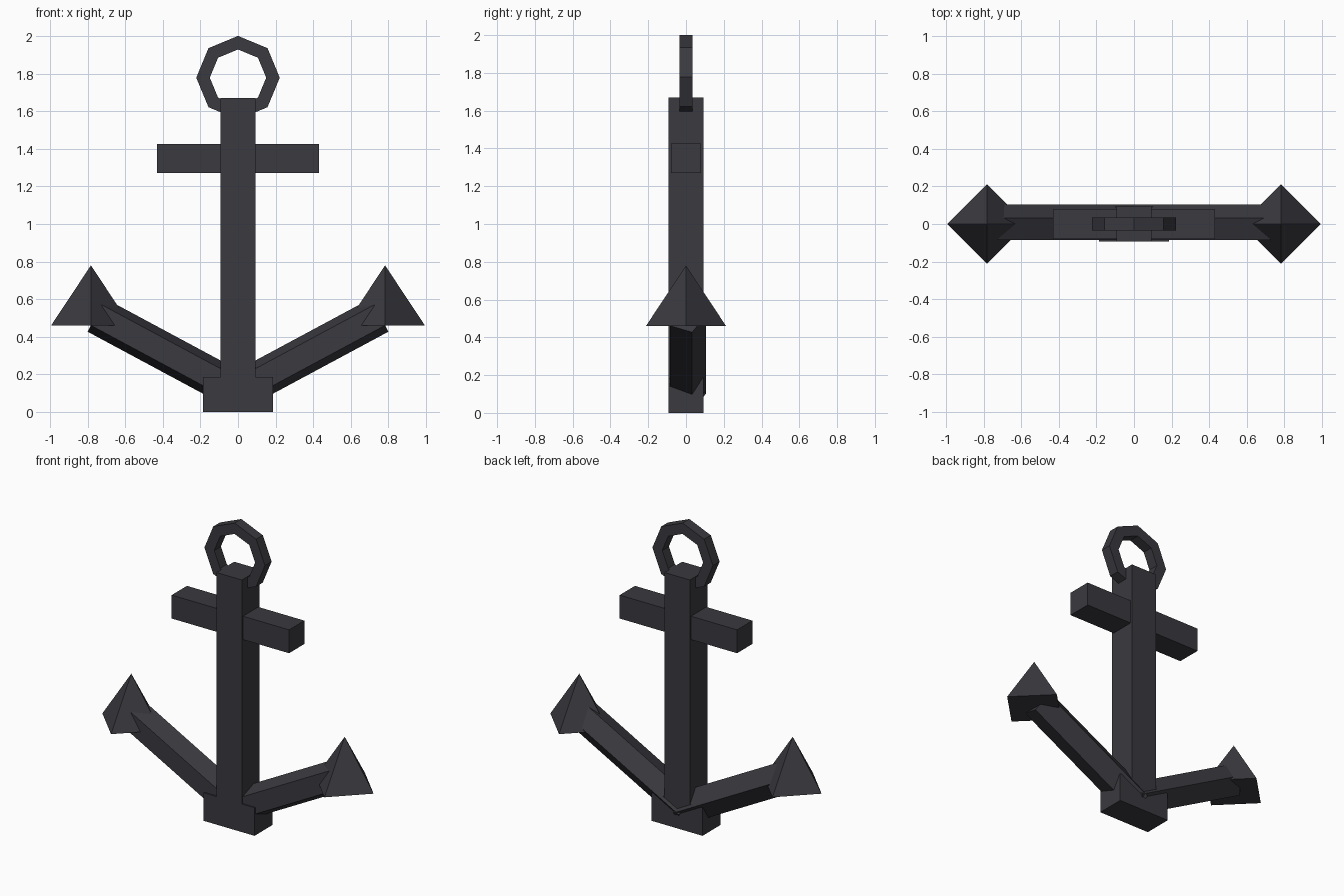
import bpy, bmesh
from math import sin, cos, pi, atan
from mathutils import Matrix, Vector

old = bpy.data.objects.get("Cube")
if old:
    bpy.data.objects.remove(old, do_unlink=True)

# One dark iron colour for the whole anchor
iron = bpy.data.materials.new("dark_iron")
iron.use_nodes = True
colour = (0.042, 0.041, 0.050, 1)
iron.diffuse_color = colour
bsdf = next(n for n in iron.node_tree.nodes if n.type == 'BSDF_PRINCIPLED')
bsdf.inputs["Base Color"].default_value = colour
bsdf.inputs["Roughness"].default_value = 0.8


def finish(name, bm):
    bmesh.ops.recalc_face_normals(bm, faces=bm.faces)
    mesh = bpy.data.meshes.new(name)
    bm.to_mesh(mesh)
    bm.free()
    mesh.materials.append(iron)
    obj = bpy.data.objects.new(name, mesh)
    bpy.context.scene.collection.objects.link(obj)
    return obj


def box(name, half_x, half_y, z0, z1):
    bm = bmesh.new()
    size = Matrix.Diagonal((2 * half_x, 2 * half_y, z1 - z0, 1))
    place = Matrix.Translation((0, 0, (z0 + z1) / 2))
    bmesh.ops.create_cube(bm, size=1, matrix=place @ size)
    return finish(name, bm)


def cone(name, sides, r1, r2, depth, matrix):
    bm = bmesh.new()
    bmesh.ops.create_cone(bm, cap_ends=True, segments=sides, radius1=r1,
                          radius2=r2, depth=depth, matrix=matrix)
    bmesh.ops.remove_doubles(bm, verts=bm.verts, dist=1e-5)
    return finish(name, bm)


# Upright shaft, foot block and crossbar
box("shaft", 0.093, 0.093, 0, 1.67)
box("foot_block", 0.186, 0.093, 0, 0.186)
box("crossbar", 0.43, 0.08, 1.27, 1.425)

# Five-sided arms and pyramid flukes on both sides
slope = atan(0.537)
for side, sign in (("left", 1), ("right", -1)):
    start = Vector((-0.02 * sign, 0, 0.101))
    end = Vector((0.753 * sign, 0, 0.515))
    turn = Matrix.Rotation(sign * (pi / 2 - slope), 4, 'Y')
    place = Matrix.Translation((start + end) / 2) @ turn
    cone(side + "_arm", 5, 0.105, 0.105, (end - start).length, place)
    cone(side + "_fluke", 4, 0.212, 0, 0.32,
         Matrix.Translation((0.782 * sign, 0, 0.62)))

# Eight-sided ring with a rectangular section
bm = bmesh.new()
section = ((0.222, -0.035), (0.222, 0.035), (0.15, 0.035), (0.15, -0.035))
loops = []
for i in range(8):
    a = i * pi / 4
    loops.append([bm.verts.new((r * sin(a), y, 1.778 + r * cos(a)))
                  for r, y in section])
for i in range(8):
    here, after = loops[i], loops[(i + 1) % 8]
    for j in range(4):
        k = (j + 1) % 4
        bm.faces.new((here[j], here[k], after[k], after[j]))
finish("ring", bm)
